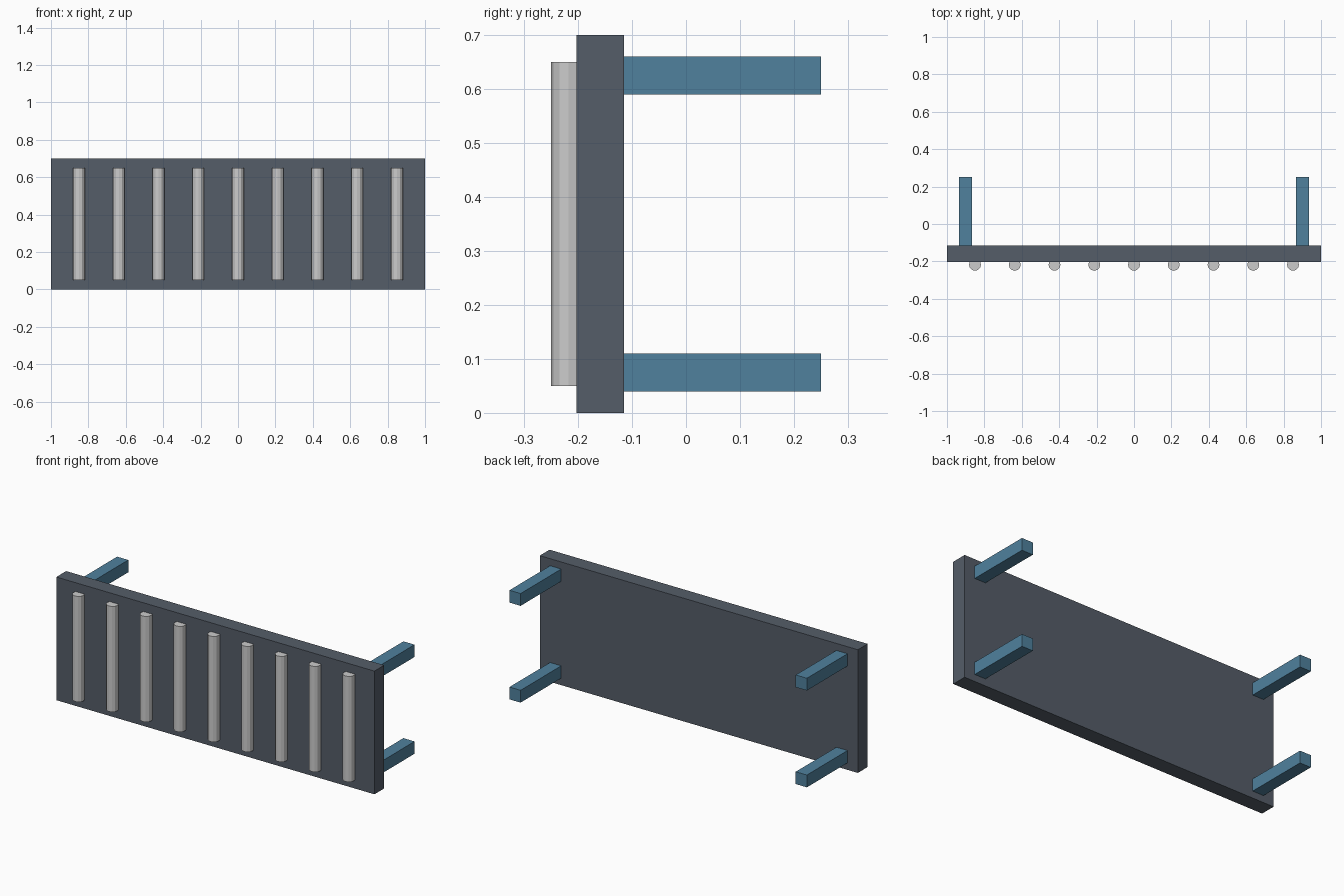
import bpy

if "Cube" in bpy.data.objects:
    bpy.data.objects.remove(bpy.data.objects["Cube"])

def material(name, rgb):
    m = bpy.data.materials.new(name)
    m.diffuse_color = (*rgb, 1)
    m.use_nodes = True
    m.node_tree.nodes["Principled BSDF"].inputs["Base Color"].default_value = m.diffuse_color
    return m

def box(name, lo, hi, mat):
    bpy.ops.mesh.primitive_cube_add(size=1, location=[(a + b) / 2 for a, b in zip(lo, hi)])
    ob = bpy.context.object
    ob.name = name
    ob.scale = [b - a for a, b in zip(lo, hi)]
    bpy.ops.object.transform_apply(location=False, rotation=False, scale=True)
    ob.data.materials.append(mat)
    return ob

dark = material("dark_steel", (0.09, 0.11, 0.14))
blue = material("blue_paint", (0.08, 0.22, 0.34))

# Upright panel
PANEL_BACK = -0.115
box("panel", (-1, -0.203, 0), (1, PANEL_BACK, 0.7), dark)

# Row of vertical ribs half sunk into the front face
RIBS, SPAN, RADIUS = 9, 1.70, 0.032
for i in range(RIBS):
    x = -SPAN / 2 + SPAN * i / (RIBS - 1)
    bpy.ops.mesh.primitive_cylinder_add(vertices=12, radius=RADIUS, depth=0.6,
                                        location=(x, -0.25 + RADIUS, 0.35))
    bpy.context.object.name = f"front_rib_{i + 1}"

# Four mounting arms at the back corners
for side, x in (("left", -0.9), ("right", 0.9)):
    for level, z in (("lower", 0.075), ("upper", 0.625)):
        box(f"{level}_{side}_arm", (x - 0.035, PANEL_BACK, z - 0.035),
            (x + 0.035, 0.25, z + 0.035), blue)
